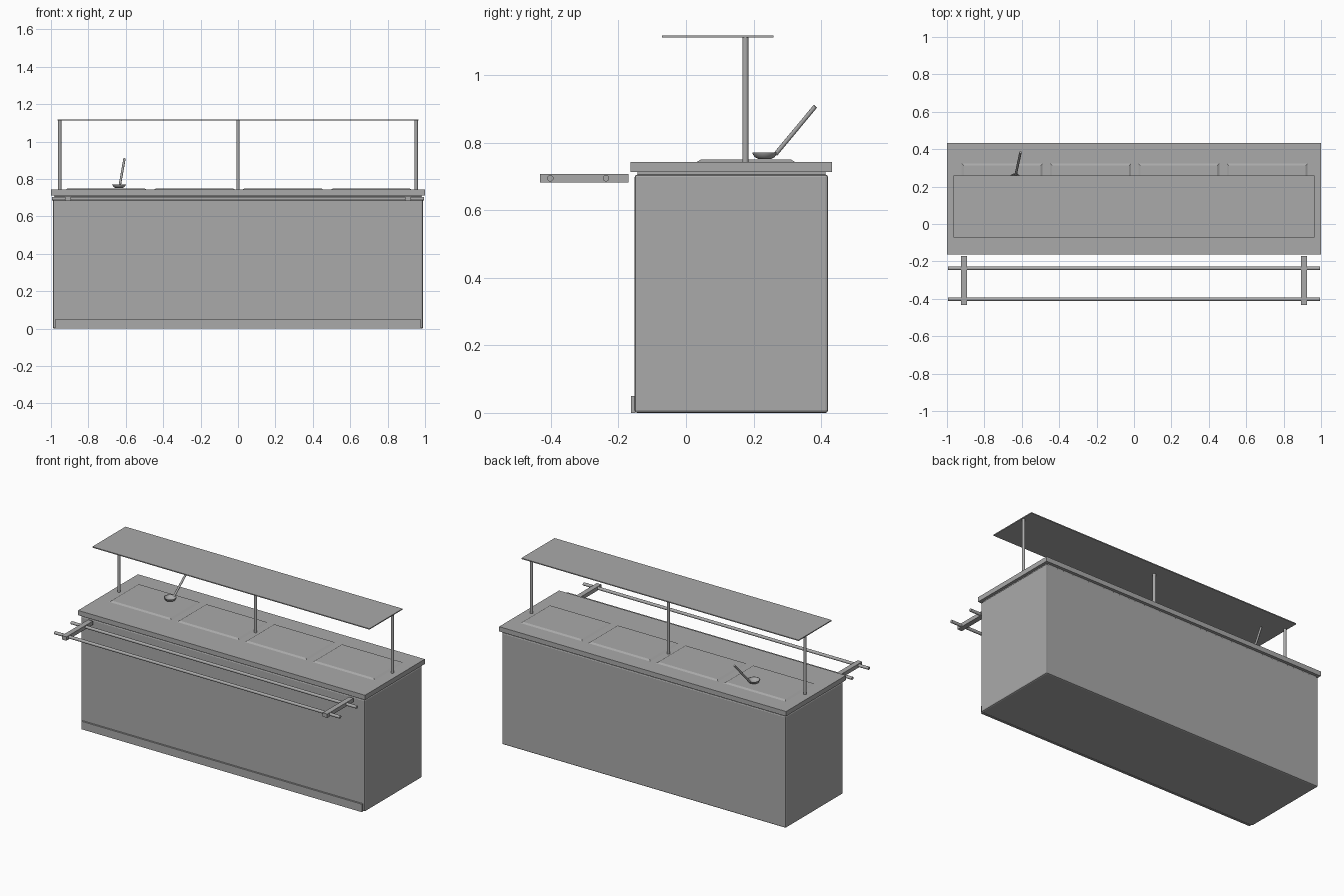
import bpy, bmesh, math
from mathutils import Vector

if "Cube" in bpy.data.objects:
    bpy.data.objects.remove(bpy.data.objects["Cube"])

# Single metal colour
steel = bpy.data.materials.new("brushed_grey")
steel.diffuse_color = (0.4, 0.4, 0.4, 1)
steel.use_nodes = True
steel.node_tree.nodes["Principled BSDF"].inputs["Base Color"].default_value = steel.diffuse_color


def add_object(name, bm, smooth=False):
    me = bpy.data.meshes.new(name)
    bmesh.ops.recalc_face_normals(bm, faces=bm.faces[:])
    bm.to_mesh(me)
    bm.free()
    ob = bpy.data.objects.new(name, me)
    bpy.context.collection.objects.link(ob)
    me.materials.append(steel)
    if smooth:
        bpy.ops.object.select_all(action='DESELECT')
        ob.select_set(True)
        bpy.context.view_layer.objects.active = ob
        bpy.ops.object.shade_smooth_by_angle(angle=math.radians(40))
    return ob


def box(name, lo, hi, bevel=0.0, segments=1, inset_top=0.0):
    lo, hi = Vector(lo), Vector(hi)
    bm = bmesh.new()
    bmesh.ops.create_cube(bm, size=1)
    for v in bm.verts:
        v.co = (lo + hi) / 2 + v.co * (hi - lo)
        if inset_top and v.co.z > (lo.z + hi.z) / 2:
            for i in (0, 1):
                v.co[i] += inset_top if v.co[i] < (lo[i] + hi[i]) / 2 else -inset_top
    if bevel:
        bmesh.ops.bevel(bm, geom=bm.edges[:], offset=bevel, segments=segments,
                        profile=0.5, affect='EDGES')
    return add_object(name, bm)


def rod(name, a, b, r, sides=16):
    a, b = Vector(a), Vector(b)
    bm = bmesh.new()
    bmesh.ops.create_cone(bm, cap_ends=True, segments=sides, radius1=r, radius2=r,
                          depth=(b - a).length)
    rot = (b - a).to_track_quat('Z', 'Y')
    for v in bm.verts:
        v.co = rot @ v.co + (a + b) / 2
    return add_object(name, bm, True)


# Cabinet, recessed neck, worktop and kick plate
box("cabinet_body", (-0.99, -0.152, 0), (0.99, 0.421, 0.706), 0.008, 2)
box("cabinet_neck", (-0.982, -0.144, 0.70), (0.982, 0.413, 0.715))
box("worktop", (-1, -0.164, 0.713), (1, 0.432, 0.743))
box("kick_plate", (-0.978, -0.163, 0), (0.978, -0.15, 0.05))

# Four low serving plates
for i in range(4):
    x = -0.705 + 0.4725 * i
    box(f"serving_plate_{i + 1}", (x - 0.218, 0.03, 0.742),
        (x + 0.218, 0.325, 0.75), inset_top=0.013)

# Overhead shelf on three posts
box("overhead_shelf", (-0.966, -0.071, 1.112), (0.966, 0.259, 1.118))
for i, x in enumerate((-0.953, 0, 0.953)):
    rod(f"shelf_post_{i + 1}", (x, 0.176, 0.74), (x, 0.176, 1.114), 0.009)

# Tray slide: two rails through two brackets
for side, x in (("left", -0.909), ("right", 0.909)):
    box(f"tray_bracket_{side}", (x - 0.016, -0.433, 0.683), (x + 0.016, -0.17, 0.707))
for name, y in (("outer", -0.402), ("inner", -0.237)):
    rod(f"tray_rail_{name}", (-0.995, y, 0.695), (0.995, y, 0.695), 0.0095)

# Ladle: open bowl turned from a profile, plus slanted handle
bm = bmesh.new()
profile = [(0, 0.752), (0.018, 0.752), (0.029, 0.757), (0.036, 0.768), (0.037, 0.772),
           (0.034, 0.772), (0.027, 0.761), (0.017, 0.756), (0, 0.756)]
verts = [bm.verts.new((-0.636 + r, 0.233, z)) for r, z in profile]
edges = [bm.edges.new(p) for p in zip(verts, verts[1:])]
bmesh.ops.spin(bm, geom=verts + edges, cent=(-0.636, 0.233, 0), axis=(0, 0, 1),
               angle=math.tau, steps=24, use_duplicate=False)
bmesh.ops.remove_doubles(bm, verts=bm.verts[:], dist=0.0003)
add_object("ladle_bowl", bm, True)
rod("ladle_handle", (-0.632, 0.265, 0.766), (-0.607, 0.383, 0.908), 0.0065, 12)
